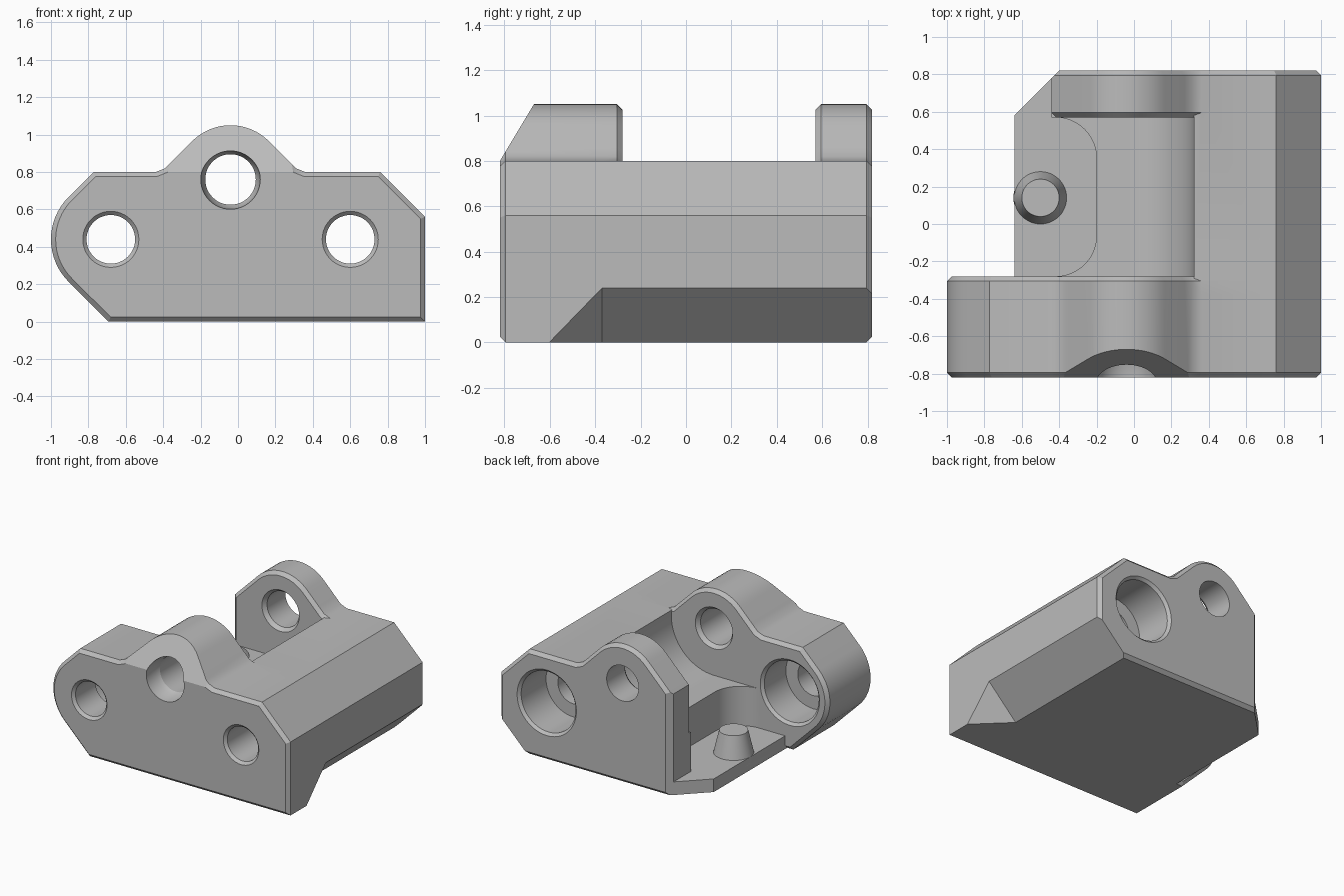
import bpy, bmesh, math
from mathutils import Vector

if "Cube" in bpy.data.objects:
    bpy.data.objects.remove(bpy.data.objects["Cube"])

grey = bpy.data.materials.new("plain grey")
grey.use_nodes = True
grey.diffuse_color = (0.5, 0.5, 0.5, 1)
grey.node_tree.nodes["Principled BSDF"].inputs["Base Color"].default_value = (0.5, 0.5, 0.5, 1)

PLACE = {"x": lambda a, b, t: (t, a, b),
         "y": lambda a, b, t: (a, t, b),
         "z": lambda a, b, t: (a, b, t)}


def finish(name, bm):
    bmesh.ops.recalc_face_normals(bm, faces=bm.faces)
    mesh = bpy.data.meshes.new(name)
    bm.to_mesh(mesh)
    bm.free()
    mesh.materials.append(grey)
    ob = bpy.data.objects.new(name, mesh)
    bpy.context.collection.objects.link(ob)
    return ob


def prism(name, pts, axis, lo, hi, chamfer=0):
    """Extrude a 2D profile along an axis, chamfering both end rims."""
    bm = bmesh.new()
    ends = [[bm.verts.new(PLACE[axis](a, b, t)) for a, b in pts] for t in (lo, hi)]
    caps = [bm.faces.new(e) for e in ends]
    n = len(pts)
    for i in range(n):
        j = (i + 1) % n
        bm.faces.new((ends[0][i], ends[0][j], ends[1][j], ends[1][i]))
    bmesh.ops.recalc_face_normals(bm, faces=bm.faces)
    if chamfer:
        rim = list({e for f in caps for e in f.edges})
        bmesh.ops.bevel(bm, geom=rim, offset=chamfer, segments=1,
                        affect='EDGES', clamp_overlap=False)
    return finish(name, bm)


def arc(cx, cy, r, start, end, n=16):
    angles = [math.radians(start + (end - start) * i / n) for i in range(n + 1)]
    return [(cx + r * math.cos(a), cy + r * math.sin(a)) for a in angles]


def lathe(name, axis, a, b, rings):
    """Round solid along an axis from (position, radius) rings."""
    bm = bmesh.new()
    n = 48
    loops = [[bm.verts.new(PLACE[axis](u, v, t)) for u, v in arc(a, b, r, 0, 360, n)[:-1]]
             for t, r in rings]
    for p, q in zip(loops, loops[1:]):
        for i in range(n):
            j = (i + 1) % n
            bm.faces.new((p[i], p[j], q[j], q[i]))
    bm.faces.new(loops[0])
    bm.faces.new(loops[-1])
    return finish(name, bm)


def combine(target, tool, operation):
    mod = target.modifiers.new("cut", 'BOOLEAN')
    mod.object, mod.operation, mod.solver = tool, operation, 'EXACT'
    bpy.context.view_layer.update()
    graph = bpy.context.evaluated_depsgraph_get()
    mesh = bpy.data.meshes.new_from_object(target.evaluated_get(graph))
    target.modifiers.clear()
    target.data = mesh
    bpy.data.objects.remove(tool)


# Shared axes of the rods and the hinge
LOBE, ROD, HINGE = (-0.68, 0.44), (0.6, 0.44), (-0.04, 0.76)
RIM = 0.025
bump = arc(*HINGE, 0.29, 45, 135)
flank_right = [(0.36, 0.8), (0.31, 0.82), (0.27, 0.86)]
flank_left = [(-0.35, 0.86), (-0.39, 0.82), (-0.44, 0.8)]

# Front block with rounded lobe and hinge bump
front = [(1, 0), (1, 0.56), (0.76, 0.8)] + flank_right + bump + flank_left
front += [(-0.772, 0.8)] + arc(*LOBE, 0.32, 135, 225) + [(-0.692, 0)]
body = prism("bracket_body", front, "y", -0.82, -0.28, RIM)

# Long rear body with the trough and the floor
rear = [(1, 0), (1, 0.56), (0.76, 0.8), (0.32, 0.8)]
rear += arc(*HINGE, 0.36, 0, -90) + [(-0.44, 0.4), (-0.44, 0.1), (-0.64, 0.1), (-0.64, 0)]
combine(body, prism("rear_body", rear, "y", -0.4, 0.82, RIM), 'UNION')

# Rear hinge plate
plate = [(0.4, 0.05), (0.4, 0.79)] + flank_right + bump + [(-0.44, 0.77), (-0.44, 0.05)]
combine(body, prism("rear_plate", plate, "y", 0.57, 0.82, RIM), 'UNION')

# Pocket with rounded inner corners
pocket = [(-0.9, -0.28)] + arc(-0.42, -0.06, 0.22, -90, 0, 12)
pocket += arc(-0.42, 0.35, 0.22, 0, 90, 12) + [(-0.9, 0.57)]
combine(body, prism("pocket", pocket, "z", 0.1, 1.3), 'DIFFERENCE')

# Conical pin on the floor
combine(body, lathe("pin", "z", -0.5, 0.14, [(0.05, 0.145), (0.1, 0.14), (0.27, 0.1)]), 'UNION')

# Corner chamfer and sloped front of the bump
corner = [(-0.74, 0.48), (-0.3, 0.92), (-0.74, 0.92)]
combine(body, prism("corner_cut", corner, "z", -0.1, 1.3), 'DIFFERENCE')
slope = [(-0.844, 0.76), (-0.64, 1.1), (-1, 1.1), (-1, 0.76)]
combine(body, prism("slope_cut", slope, "x", -0.6, 0.6), 'DIFFERENCE')

# Lower side chamfer, ending in a slanted facet
bm = bmesh.new()
for y in (-0.37, 0.9):
    for x, z in ((0.71, -0.05), (1.05, -0.05), (1.05, 0.29)):
        bm.verts.new((x, y, z))
bm.verts.new((1.05, -0.7, -0.05))
bmesh.ops.convex_hull(bm, input=bm.verts)
combine(body, finish("side_cut", bm), 'DIFFERENCE')

# Rod bores with wide counterbores, and hinge bores with chamfered mouths
bores = [
    (LOBE, [(-0.83, 0.16), (-0.8, 0.13), (-0.56, 0.13), (-0.56, 0.23), (-0.3, 0.23), (-0.27, 0.26)]),
    (ROD, [(-0.83, 0.16), (-0.8, 0.13), (0.5, 0.13), (0.5, 0.23), (0.8, 0.23), (0.83, 0.26)]),
    (HINGE, [(-0.83, 0.16), (-0.72, 0.15), (-0.69, 0.135), (-0.31, 0.135), (-0.27, 0.165)]),
    (HINGE, [(0.56, 0.165), (0.6, 0.135), (0.9, 0.135)]),
]
for (x, z), rings in bores:
    combine(body, lathe("bore", "y", x, z, rings), 'DIFFERENCE')

# Smooth curved faces, keep edges sharp
bpy.ops.object.select_all(action='DESELECT')
body.select_set(True)
bpy.context.view_layer.objects.active = body
bpy.ops.object.shade_smooth_by_angle(angle=math.radians(25))
